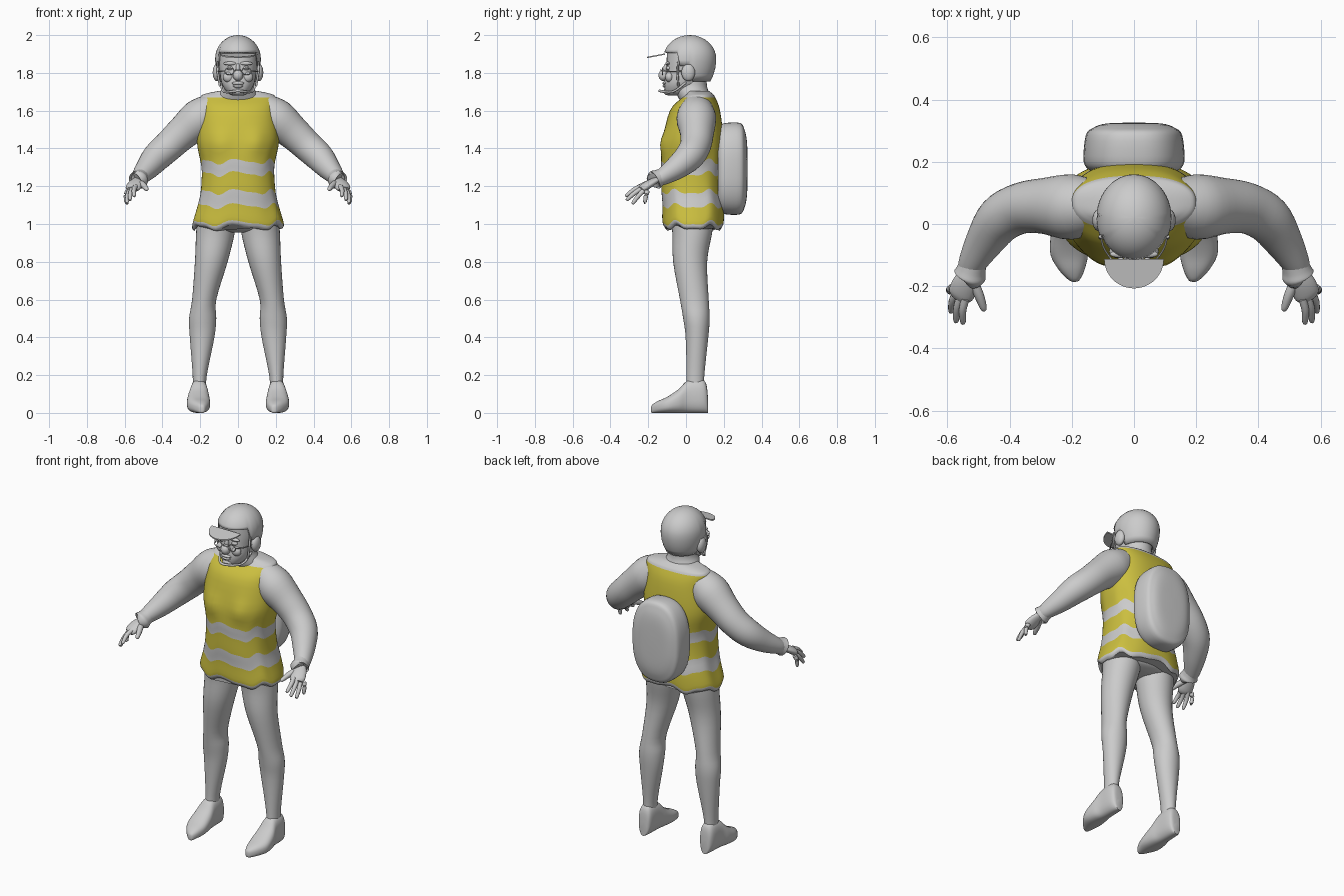
import bpy, bmesh
from math import sin, cos, pi, radians, copysign
from mathutils import Vector

if "Cube" in bpy.data.objects:
    bpy.data.objects.remove(bpy.data.objects["Cube"])


def material(name, rgb):
    m = bpy.data.materials.new(name)
    m.use_nodes = True
    m.diffuse_color = (*rgb, 1)
    m.node_tree.nodes["Principled BSDF"].inputs["Base Color"].default_value = (*rgb, 1)
    return m


GREY = material("light grey", (0.6, 0.6, 0.6))
YELLOW = material("vest yellow", (0.6, 0.52, 0.05))


def finish(name, bm, angle=45):
    bmesh.ops.recalc_face_normals(bm, faces=bm.faces)
    me = bpy.data.meshes.new(name)
    bm.to_mesh(me)
    bm.free()
    me.materials.append(GREY)
    me.materials.append(YELLOW)
    me.shade_smooth()
    me.set_sharp_from_angle(angle=radians(angle))
    ob = bpy.data.objects.new(name, me)
    bpy.context.collection.objects.link(ob)
    return ob


def smooth(rows, n=4):
    """Catmull-Rom interpolation of tuples."""
    out = []
    for i in range(len(rows) - 1):
        a, b, c, d = (Vector(rows[min(max(k, 0), len(rows) - 1)]) for k in range(i - 1, i + 3))
        for j in range(n):
            t = j / n
            out.append(0.5 * (2 * b + (c - a) * t + (2 * a - 5 * b + 4 * c - d) * t * t
                              + (3 * b - a - 3 * c + d) * t ** 3))
    return out + [Vector(rows[-1])]


def loft(name, frames, seg=32, power=2.0, warp=None, row_mat=None, angle=45):
    """Skin superellipse rings given as (centre, u, v)."""
    bm = bmesh.new()
    rings = []
    for c, u, v in frames:
        ring = []
        for k in range(seg):
            a = 2 * pi * k / seg
            s, t = (copysign(abs(f) ** (2 / power), f) for f in (cos(a), sin(a)))
            p = c + u * s + v * t
            ring.append(bm.verts.new(warp(p, a) if warp else p))
        rings.append(ring)
    for r in range(len(rings) - 1):
        for k in range(seg):
            j = (k + 1) % seg
            f = bm.faces.new((rings[r][k], rings[r][j], rings[r + 1][j], rings[r + 1][k]))
            f.material_index = row_mat(r) if row_mat else 0
    bm.faces.new(rings[0])
    bm.faces.new(rings[-1])
    return finish(name, bm, angle)


def stack(name, rows, axis="z", n=4, **kw):
    """Rows are (position on axis, low, high, low, high) of the two other directions."""
    frames = []
    for p, a0, a1, b0, b1 in smooth(rows, n):
        a, b, ra, rb = (a0 + a1) / 2, (b0 + b1) / 2, (a1 - a0) / 2, (b1 - b0) / 2
        if axis == "z":
            frames.append((Vector((a, b, p)), Vector((ra, 0, 0)), Vector((0, rb, 0))))
        else:
            frames.append((Vector((a, p, b)), Vector((ra, 0, 0)), Vector((0, 0, rb))))
    return loft(name, frames, **kw)


def limb(name, rows, side=1, n=4, seg=20, flat=1.0):
    """Tube through (x, y, z, radius) rows; flat thins it vertically."""
    pts = smooth([(x * side, y, z, r) for x, y, z, r in rows], n)
    frames = []
    for i, p in enumerate(pts):
        t = (pts[min(i + 1, len(pts) - 1)] - pts[max(i - 1, 0)]).xyz.normalized()
        ref = Vector((0, 0, 1)) if abs(t.z) < 0.95 else Vector((0, 1, 0))
        u = t.cross(ref).normalized()
        frames.append((p.xyz, u * p.w, u.cross(t) * p.w * flat))
    return loft(name, frames, seg=seg)


def ball(name, centre, radii):
    bm = bmesh.new()
    bmesh.ops.create_uvsphere(bm, u_segments=20, v_segments=12, radius=1)
    for v in bm.verts:
        v.co = Vector(c + r * q for c, r, q in zip(centre, radii, v.co))
    return finish(name, bm)


# Vest and collar: wavy reflective bands follow the loft rows
def vest_warp(p, a):
    fade = min(1, max(0, (1.5 - p.z) / 0.15))
    p.z += 0.012 * fade * cos(6 * (a + pi / 2)) + 0.006 * fade * cos(11 * a)
    if p.y < 0:  # chest
        p.y -= 0.02 * sum(2.718 ** (-((p.x - s * 0.1) / 0.06) ** 2 - ((p.z - 1.43) / 0.06) ** 2)
                          for s in (-1, 1))
    return p


vest = [(0.98, 0.23, -0.11, 0.19), (1.005, 0.243, -0.125, 0.2), (1.095, 0.218, -0.125, 0.2),
        (1.17, 0.2, -0.13, 0.19), (1.265, 0.192, -0.13, 0.185), (1.33, 0.195, -0.132, 0.19),
        (1.45, 0.218, -0.122, 0.198), (1.6, 0.205, -0.085, 0.18), (1.67, 0.2, -0.02, 0.155),
        (1.69, 0.17, 0, 0.14), (1.705, 0.1, 0, 0.12)]
stack("vest", [(z, -w, w, f, b) for z, w, f, b in vest], seg=72, power=2.4, warp=vest_warp,
      row_mat=lambda r: 0 if r // 4 in (0, 2, 4, 8, 9) else 1)
stack("hips", [(0.955, -0.06, 0.06, -0.03, 0.1), (0.975, -0.17, 0.17, -0.08, 0.16),
               (1.03, -0.21, 0.21, -0.1, 0.18)])

# Backpack
pack = [(0.17, 0.14, 0.22), (0.2, 0.162, 0.24), (0.285, 0.155, 0.242),
        (0.31, 0.13, 0.205), (0.323, 0.09, 0.14), (0.326, 0.02, 0.03)]
stack("backpack", [(y, -w, w, 1.293 - h, 1.293 + h) for y, w, h in pack],
      axis="y", seg=48, power=2.5)

# Head: neck, face and features
stack("neck", [(1.65, -0.12, 0.12, -0.03, 0.14), (1.7, -0.095, 0.095, -0.055, 0.12),
               (1.74, -0.08, 0.08, -0.06, 0.11), (1.82, -0.08, 0.08, -0.05, 0.11)])
face = [(1.68, 0.025, -0.095, -0.03), (1.695, 0.055, -0.108, 0.03), (1.74, 0.085, -0.115, 0.08),
        (1.8, 0.096, -0.108, 0.12), (1.86, 0.104, -0.103, 0.135), (1.93, 0.1, -0.1, 0.13)]
stack("face", [(z, -w, w, f, b) for z, w, f, b in face], power=2.2)
ball("nose", (0, -0.118, 1.787), (0.027, 0.028, 0.03))
ball("nose_bridge", (0, -0.105, 1.82), (0.012, 0.015, 0.03))
ball("upper_lip", (0, -0.113, 1.745), (0.033, 0.012, 0.009))
ball("lower_lip", (0, -0.112, 1.73), (0.027, 0.012, 0.008))
ball("chin", (0, -0.098, 1.702), (0.032, 0.022, 0.02))

# Helmet shell with a raised front edge
bm = bmesh.new()
seg, rows = 48, 12
grid = []
for r in range(rows):
    ring = []
    for k in range(seg):
        a = 2 * pi * k / seg
        front = -sin(a)
        low = 0.28 if front > 0.45 else (-0.2 if front > -0.1 else -0.68)
        lat = low + (pi / 2 - 0.03 - low) * r / (rows - 1)
        rise = 0.125 if lat > 0 else 0.19
        ring.append(bm.verts.new((0.121 * cos(lat) * cos(a), 0.02 + 0.14 * cos(lat) * sin(a),
                                  1.875 + rise * sin(lat))))
    grid.append(ring)
for r in range(rows - 1):
    for k in range(seg):
        j = (k + 1) % seg
        bm.faces.new((grid[r][k], grid[r][j], grid[r + 1][j], grid[r + 1][k]))
bm.faces.new(grid[-1])
shell = finish("helmet", bm)
mod = shell.modifiers.new("thickness", "SOLIDIFY")
mod.thickness, mod.offset = 0.012, -1

# Visor: thin half disc, drooping forward
bm = bmesh.new()
edge = [(0.096 * cos(pi * k / 24), sin(pi * k / 24)) for k in range(25)]
visor_face = bm.faces.new([bm.verts.new((x, -0.112 - 0.095 * t, 1.903 - 0.018 * t)) for x, t in edge])
for v in bmesh.ops.extrude_face_region(bm, geom=[visor_face])["geom"]:
    if isinstance(v, bmesh.types.BMVert):
        v.co.z -= 0.007
finish("visor", bm)
limb("chin_guard", [(-0.09, 0, 1.75, 0.006), (-0.075, -0.07, 1.7, 0.006), (0, -0.14, 1.705, 0.007),
                    (0.075, -0.07, 1.7, 0.006), (0.09, 0, 1.75, 0.006)], seg=10)
limb("glasses_bridge", [(-0.02, -0.128, 1.812, 0.003), (0, -0.134, 1.816, 0.003),
                        (0.02, -0.128, 1.812, 0.003)], seg=8)

for side, tag in ((1, "left"), (-1, "right")):
    # Face details and headset
    ball(tag + "_ear_cup", (side * 0.112, 0.012, 1.802), (0.022, 0.036, 0.046))
    ball(tag + "_eye", (side * 0.04, -0.09, 1.825), (0.02, 0.015, 0.012))
    ball(tag + "_brow", (side * 0.042, -0.097, 1.85), (0.036, 0.012, 0.01))
    ball(tag + "_cheek", (side * 0.05, -0.088, 1.778), (0.03, 0.022, 0.028))
    limb(tag + "_glasses_arm", [(0.068, -0.12, 1.81, 0.003), (0.1, -0.07, 1.808, 0.003),
                                (0.112, 0.01, 1.81, 0.003)], side, seg=8)
    limb(tag + "_glasses_rim", [(0.045 + 0.025 * cos(pi * k / 8), -0.124, 1.808 + 0.018 * sin(pi * k / 8), 0.0025)
                                for k in range(17)], side, n=1, seg=8)
    limb(tag + "_strap", [(0.108, -0.04, 1.86, 0.006), (0.107, -0.045, 1.8, 0.006),
                          (0.095, -0.04, 1.73, 0.006)], side, seg=8)

    # Puffy sleeve, cuff and hand
    limb(tag + "_arm", [(0.12, 0.06, 1.62, 0.08), (0.2, 0.055, 1.56, 0.105), (0.29, 0.058, 1.485, 0.09),
                        (0.365, 0.05, 1.415, 0.082), (0.43, 0.015, 1.355, 0.077),
                        (0.48, -0.055, 1.295, 0.062), (0.52, -0.125, 1.25, 0.045),
                        (0.53, -0.155, 1.235, 0.036)], side, seg=32)
    limb(tag + "_cuff", [(0.51, -0.11, 1.26, 0.04), (0.522, -0.145, 1.243, 0.046),
                         (0.528, -0.165, 1.233, 0.052), (0.53, -0.168, 1.231, 0.04)], side)
    limb(tag + "_palm", [(0.526, -0.15, 1.238, 0.028), (0.543, -0.19, 1.215, 0.04),
                         (0.555, -0.225, 1.192, 0.042), (0.562, -0.24, 1.182, 0.03)], side, flat=0.5)
    tips = {"little": (0.592, -0.218, 1.115), "ring": (0.588, -0.28, 1.112),
            "middle": (0.572, -0.31, 1.13), "index": (0.55, -0.315, 1.15)}
    for i, (finger, (x, y, z)) in enumerate(tips.items()):
        bx, by, bz = 0.584 - 0.014 * i, -0.205 - 0.012 * i, 1.175 + 0.008 * i
        limb(tag + "_" + finger + "_finger",
             [(bx, by, bz, 0.013), ((bx + x) / 2 + 0.005, (by + y) / 2, (bz + z) / 2 + 0.005, 0.012),
              (x, y, z, 0.009), (x, y - 0.004, z - 0.004, 0.003)], side, seg=12)
    limb(tag + "_thumb", [(0.523, -0.175, 1.222, 0.017), (0.5, -0.225, 1.205, 0.016),
                          (0.484, -0.27, 1.185, 0.011), (0.481, -0.28, 1.18, 0.003)], side, seg=12)

    # Leg
    leg = [(1.04, 0.012, 0.215, -0.085, 0.15), (0.95, 0.018, 0.222, -0.072, 0.138),
           (0.8, 0.055, 0.228, -0.068, 0.112), (0.6, 0.115, 0.243, -0.032, 0.12),
           (0.5, 0.115, 0.259, -0.015, 0.125), (0.4, 0.125, 0.255, -0.002, 0.118),
           (0.2, 0.165, 0.24, 0.003, 0.097), (0.1, 0.17, 0.24, 0, 0.095)]
    stack(tag + "_leg", [(z, *sorted((side * a, side * b)), f, k) for z, a, b, f, k in leg])

    # Shoe with a flat sole
    shoe = [(0.117, 0.185, 0.225, 0, 0.07), (0.108, 0.17, 0.24, 0, 0.15), (0.08, 0.162, 0.25, 0, 0.178),
            (0.01, 0.158, 0.255, 0, 0.172), (-0.04, 0.15, 0.268, 0, 0.125), (-0.1, 0.148, 0.268, 0, 0.085),
            (-0.15, 0.16, 0.24, 0, 0.062), (-0.18, 0.175, 0.21, 0, 0.042), (-0.186, 0.187, 0.196, 0.01, 0.025)]
    stack(tag + "_shoe", [(y, *sorted((side * a, side * b)), lo, hi) for y, a, b, lo, hi in shoe],
          axis="y", power=2.5)
